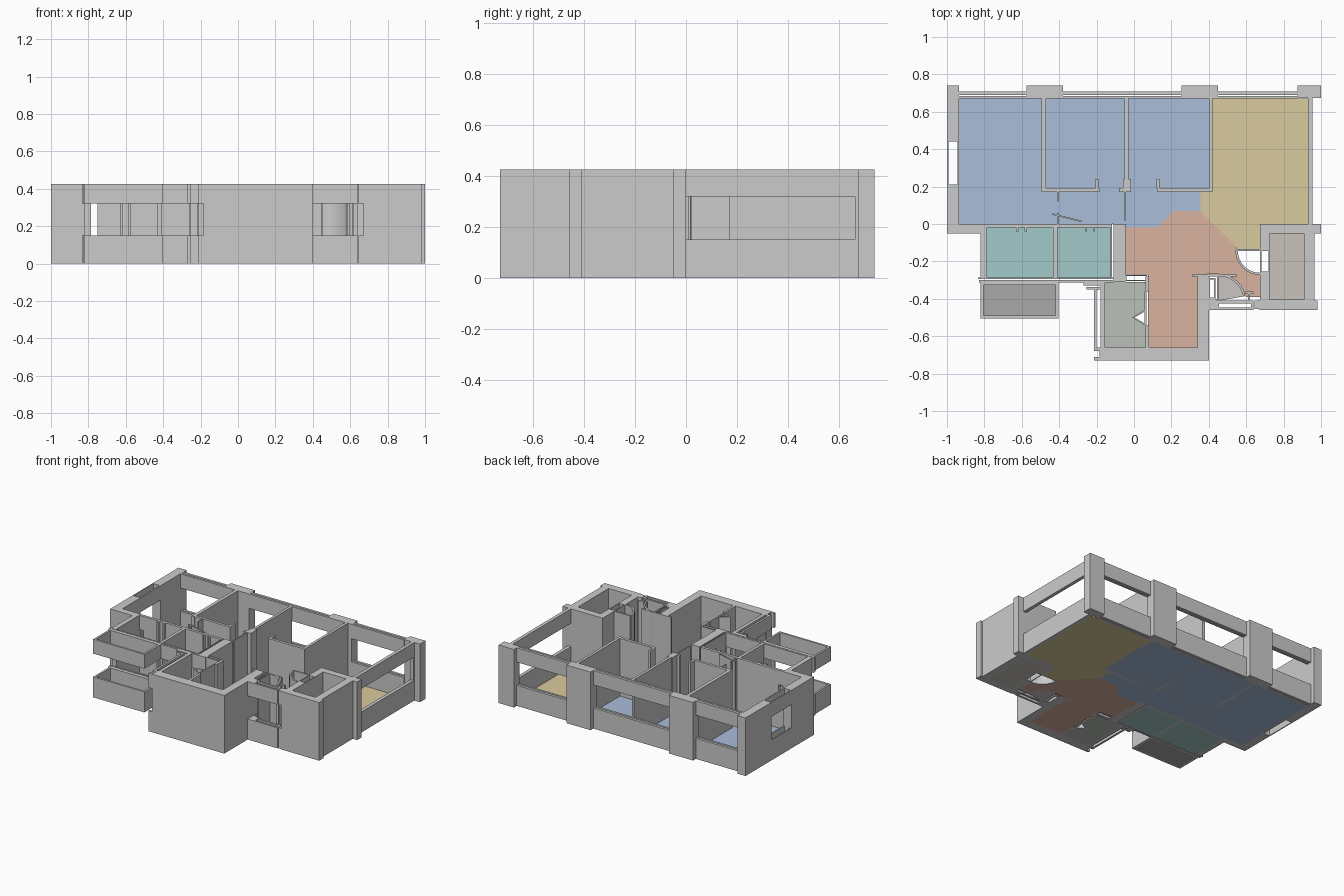
import bpy, bmesh, math

H, SILL, HEAD = 0.425, 0.15, 0.32      # wall height, window bottom, window top
FULL = [(0, H)]
BAND = [(0, SILL), (HEAD, H)]          # wall with an open window strip


def finish(name, bm, color=None):
    mesh = bpy.data.meshes.new(name)
    bmesh.ops.recalc_face_normals(bm, faces=bm.faces)
    bm.to_mesh(mesh)
    bm.free()
    obj = bpy.data.objects.new(name, mesh)
    bpy.context.collection.objects.link(obj)
    if color:
        mat = bpy.data.materials.new(name + "_color")
        mat.diffuse_color = (*color, 1)
        mesh.materials.append(mat)
    return obj


def prism(bm, pts, z0, z1):
    face = bm.faces.new([bm.verts.new((x, y, z0)) for x, y in pts])
    top = bmesh.ops.extrude_face_region(bm, geom=[face])["geom"]
    bmesh.ops.translate(bm, vec=(0, 0, z1 - z0),
                        verts=[g for g in top if isinstance(g, bmesh.types.BMVert)])


def rect(x0, x1, y0, y1):
    return [(x0, y0), (x1, y0), (x1, y1), (x0, y1)]


def walls(name, rects, spans=FULL):
    bm = bmesh.new()
    for r in rects:
        for z0, z1 in spans:
            prism(bm, rect(*r), z0, z1)
    return finish(name, bm)


def ring(name, x0, x1, y0, y1, t, spans=FULL):
    # hollow rectangular shell of wall thickness t
    walls(name, [(x0, x1, y0, y0 + t), (x0, x1, y1 - t, y1),
                 (x0, x0 + t, y0 + t, y1 - t), (x1 - t, x1, y0 + t, y1 - t)], spans)


def floor(name, color, *polys):
    bm = bmesh.new()
    for p in polys:
        prism(bm, p, 0, 0.002)
    finish(name, bm, color)


def arc(cx, cy, r, a0, a1, n=10):
    return [(cx + r * math.cos(math.radians(a0 + (a1 - a0) * i / n)),
             cy + r * math.sin(math.radians(a0 + (a1 - a0) * i / n))) for i in range(n + 1)]


def curved_wall(name, cx, cy, r, a0, a1, t=0.012):
    bm = bmesh.new()
    prism(bm, arc(cx, cy, r, a0, a1) + arc(cx, cy, r - t, a1, a0), 0, H)
    finish(name, bm)


# Rear pillars and window strips between them
walls("rear_pillars", [(-1, -0.935, 0.67, 0.74), (-0.575, -0.38, 0.67, 0.74),
                       (0.255, 0.45, 0.67, 0.74), (0.875, 1, 0.675, 0.74),
                       (0.93, 0.955, 0.665, 0.675)])
for i, (a, b) in enumerate([(-0.935, -0.575), (-0.38, 0.255), (0.45, 0.875)]):
    walls(f"rear_window_wall_{i}", [(a, b, 0.67, 0.685), (a, b, 0.69, 0.708)], BAND)

# Left wall with hollow window
walls("left_wall", [(-1, -0.935, -0.05, 0.21), (-1, -0.935, 0.44, 0.67)])
walls("left_window_wall", [(-1, -0.993, 0.21, 0.44), (-0.945, -0.935, 0.21, 0.44)], BAND)

# Right window wall and corner return
walls("right_window_wall", [(0.93, 0.955, 0, 0.67)], BAND)
walls("right_corner_wall", [(0.675, 1, -0.05, 0)])

# Bedroom partitions with door jamb nubs
walls("bedroom_partitions", [
    (-0.495, -0.47, 0.17, 0.67), (-0.05, -0.03, 0.17, 0.67), (0.4, 0.42, 0.17, 0.67),
    (-0.47, -0.185, 0.172, 0.192), (-0.08, -0.05, 0.172, 0.192), (0.125, 0.4, 0.172, 0.192)])
walls("door_jambs", [(-0.205, -0.19, 0.19, 0.24), (-0.06, -0.05, 0.19, 0.24),
                     (0.12, 0.135, 0.19, 0.24), (-0.03, -0.015, 0.17, 0.24),
                     (-0.412, -0.404, 0.0, 0.06), (-0.412, -0.404, 0.12, 0.172),
                     (-0.05, -0.043, 0.02, 0.172)])
bm = bmesh.new()
prism(bm, [(-0.44, 0.05), (-0.28, 0.01), (-0.28, 0.018), (-0.435, 0.057)], 0, H)
finish("open_door", bm)

# Walls of the two wet rooms
walls("wet_room_walls", [
    (-0.935, -0.785, -0.05, 0), (-0.82, -0.785, -0.285, -0.05), (-0.75, -0.12, -0.02, 0),
    (-0.432, -0.41, -0.285, -0.02), (-0.125, -0.118, -0.285, 0), (-0.11, -0.045, -0.275, 0),
    (-0.63, -0.618, -0.04, -0.02), (-0.585, -0.573, -0.04, -0.02),
    (-0.26, -0.25, -0.04, -0.02), (-0.22, -0.21, -0.04, -0.02)])
walls("wet_room_slot", [(-0.785, -0.75, -0.02, 0)], BAND)
walls("wet_room_window_wall", [(-0.835, -0.11, -0.295, -0.285), (-0.83, -0.11, -0.312, -0.299)], BAND)

# Balcony parapets, upper and lower
ring("balcony_parapet", -0.82, -0.405, -0.505, -0.31, 0.015, BAND)

# Front block around storage and hall
walls("front_block_walls", [
    (-0.185, 0.4, -0.73, -0.66), (0.34, 0.4, -0.66, -0.28), (-0.18, -0.155, -0.66, -0.31),
    (0.062, 0.08, -0.36, -0.28), (0.062, 0.08, -0.66, -0.54), (-0.11, -0.045, -0.31, -0.275)])
walls("front_block_side_window", [
    (-0.215, -0.2, -0.66, -0.345), (-0.215, -0.185, -0.73, -0.712), (-0.215, -0.185, -0.68, -0.66),
    (-0.27, -0.18, -0.328, -0.312), (-0.255, -0.18, -0.35, -0.338)], BAND)
ring("storage_window", -0.045, 0.07, -0.305, -0.272, 0.006)
bm = bmesh.new()
for s in (-1, 1):
    prism(bm, [(-0.01, -0.5), (0.002, -0.5), (0.062, -0.5 + s * 0.034), (0.062, -0.5 + s * 0.044)], 0, H)
finish("folding_door", bm)
walls("folding_door_jambs", [(0.056, 0.066, -0.54, -0.36)])

# Shaft room on the right
walls("shaft_walls", [(0.91, 0.965, -0.46, -0.05), (0.67, 0.965, -0.46, -0.405),
                      (0.955, 0.98, -0.46, -0.41), (0.675, 0.725, -0.145, -0.05),
                      (0.675, 0.725, -0.405, -0.255)])
walls("shaft_door", [(0.675, 0.681, -0.255, -0.145), (0.719, 0.725, -0.255, -0.145)])

# Entrance niche: thin walls, hollow front window and curved door walls
walls("entrance_walls", [(0.31, 0.55, -0.281, -0.27), (0.548, 0.675, -0.145, -0.134),
                         (0.445, 0.455, -0.41, -0.28), (0.595, 0.64, -0.375, -0.36),
                         (0.61, 0.62, -0.41, -0.36)])
ring("entrance_pipe_box", 0.4, 0.435, -0.4, -0.29, 0.007, BAND)
ring("entrance_front_window", 0.44, 0.64, -0.46, -0.41, 0.014, BAND)
walls("entrance_front_ends", [(0.4, 0.44, -0.46, -0.4), (0.645, 0.67, -0.455, -0.41)], BAND)
curved_wall("entry_door_curve", 0.675, -0.14, 0.133, 180, 270)
curved_wall("niche_door_curve", 0.455, -0.41, 0.143, 90, 10)

# Coloured floors
floor("bedroom_floor", (0.40, 0.51, 0.70),
      rect(-0.935, -0.41, 0, 0.67), rect(-0.41, -0.045, 0, 0.67),
      [(-0.045, -0.02), (0.12, -0.02), (0.21, 0.07), (0.355, 0.07), (0.355, 0.18),
       (0.41, 0.18), (0.41, 0.67), (-0.045, 0.67)])
floor("living_floor", (0.70, 0.59, 0.34),
      [(0.355, 0.07), (0.545, -0.12), (0.548, -0.14), (0.675, -0.14), (0.675, 0), (0.93, 0),
       (0.93, 0.67), (0.41, 0.67), (0.41, 0.18), (0.355, 0.18)])
floor("hall_floor", (0.69, 0.45, 0.35),
      [(-0.045, -0.02), (0.12, -0.02), (0.21, 0.07), (0.355, 0.07), (0.545, -0.12)]
      + arc(0.675, -0.14, 0.133, 180, 270)
      + [(0.675, -0.39), (0.6, -0.39)] + arc(0.455, -0.41, 0.143, 10, 90)
      + [(0.34, -0.27), (0.34, -0.66), (0.075, -0.66), (0.075, -0.27), (-0.045, -0.27)])
floor("wet_room_floor", (0.36, 0.60, 0.58),
      rect(-0.785, -0.43, -0.285, -0.02), rect(-0.41, -0.12, -0.285, -0.02))
floor("balcony_floor", (0.40, 0.40, 0.40), rect(-0.805, -0.42, -0.49, -0.31))
floor("storage_floor", (0.50, 0.53, 0.48),
      [(-0.155, -0.66), (0.062, -0.66), (0.062, -0.54), (-0.005, -0.5), (0.062, -0.46),
       (0.062, -0.31), (-0.155, -0.31)])
floor("shaft_floor", (0.58, 0.54, 0.50), rect(0.725, 0.91, -0.405, -0.05))
floor("niche_floor", (0.58, 0.56, 0.54), [(0.455, -0.41)] + arc(0.455, -0.41, 0.14, 10, 90))
